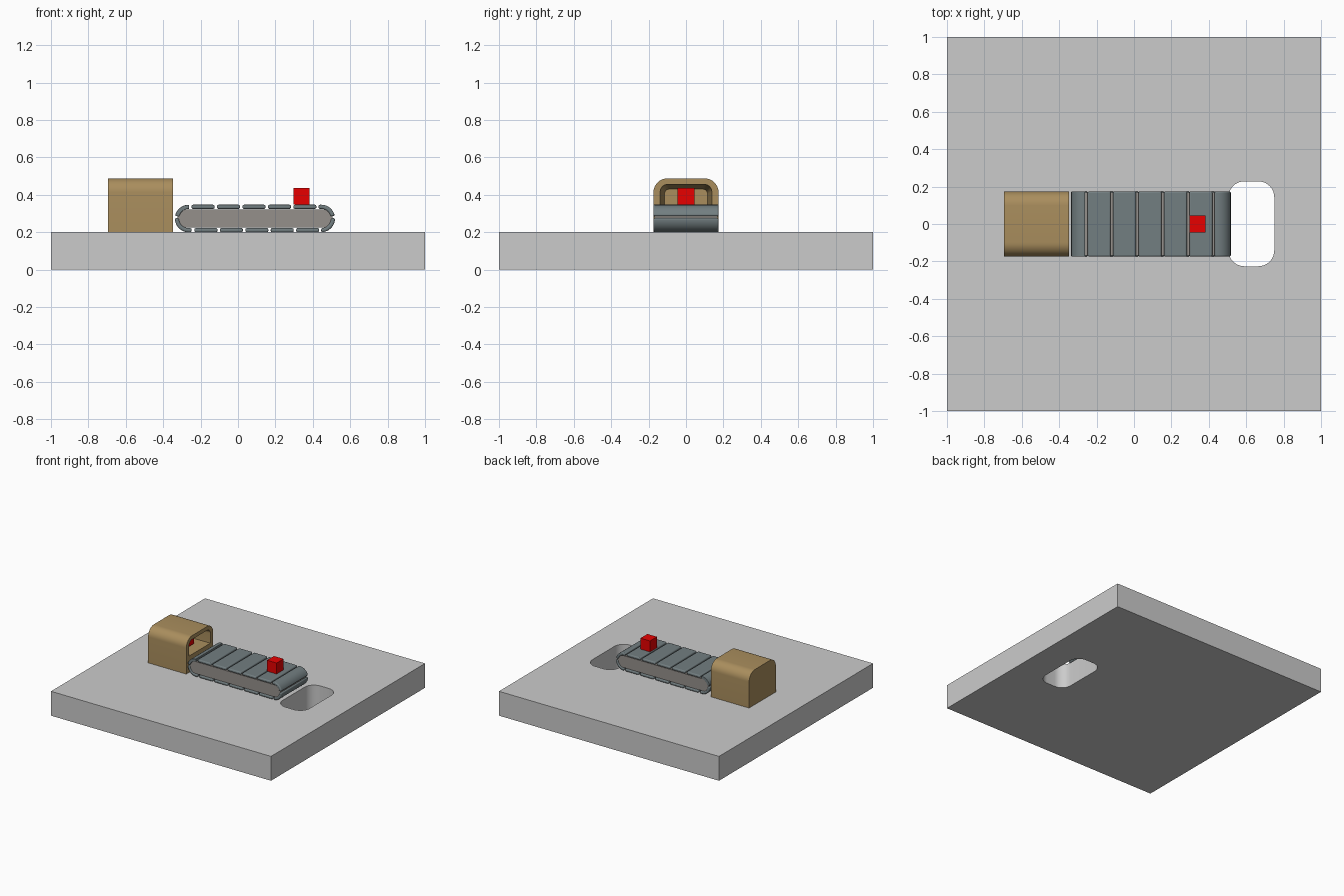
import bpy, bmesh
from math import pi, cos, sin

if "Cube" in bpy.data.objects:
    bpy.data.objects.remove(bpy.data.objects["Cube"])

def material(name, rgb):
    m = bpy.data.materials.new(name)
    m.diffuse_color = (*rgb, 1)
    m.use_nodes = True
    m.node_tree.nodes["Principled BSDF"].inputs["Base Color"].default_value = m.diffuse_color
    return m

BROWN = material("brown", (0.40, 0.27, 0.11))
SLATE = material("slate", (0.17, 0.21, 0.22))
FRAME = material("warm_grey", (0.30, 0.28, 0.26))
RED = material("red", (0.80, 0.0, 0.0))

def finish(name, bm, mat=None, smooth=True, bevel=0):
    bmesh.ops.recalc_face_normals(bm, faces=bm.faces)
    me = bpy.data.meshes.new(name)
    bm.to_mesh(me)
    bm.free()
    ob = bpy.data.objects.new(name, me)
    bpy.context.collection.objects.link(ob)
    if mat:
        me.materials.append(mat)
    if bevel:
        b = ob.modifiers.new("bevel", 'BEVEL')
        b.width, b.segments, b.angle_limit = bevel, 3, 0.7
    if smooth:
        bpy.ops.object.select_all(action='DESELECT')
        ob.select_set(True)
        bpy.context.view_layer.objects.active = ob
        bpy.ops.object.shade_smooth_by_angle(angle=0.6)
    return ob

def loft(rings):
    """Skin equal-length closed rings and cap both ends."""
    bm = bmesh.new()
    vs = [[bm.verts.new(p) for p in r] for r in rings]
    n = len(vs[0])
    for a, b in zip(vs, vs[1:]):
        for i in range(n):
            bm.faces.new((a[i], a[(i + 1) % n], b[(i + 1) % n], b[i]))
    bm.faces.new(vs[0])
    bm.faces.new(vs[-1])
    return bm

def box(name, size, loc, mat=None):
    bm = bmesh.new()
    bmesh.ops.create_cube(bm, size=1)
    for v in bm.verts:
        v.co = [c * s + l for c, s, l in zip(v.co, size, loc)]
    return finish(name, bm, mat, smooth=False)

def arc(cx, cy, r, a0, a1, n=10):
    return [(cx + r * cos(a0 + (a1 - a0) * i / n), cy + r * sin(a0 + (a1 - a0) * i / n))
            for i in range(n + 1)]

# floor slab with a rounded drop hole
slab = box("floor_slab", (2, 2, 0.2), (0, 0, 0.1))
r, outline = 0.085, []
for k, (x, y) in enumerate([(0.75, 0.228), (0.505, 0.228), (0.505, -0.226), (0.75, -0.226)]):
    sx, sy = (-1 if x > 0.6 else 1), (-1 if y > 0 else 1)
    outline += arc(x + sx * r, y + sy * r, r, k * pi / 2, (k + 1) * pi / 2)
cutter = finish("hole_cutter", loft([[(x, y, z) for x, y in outline] for z in (-0.1, 0.3)]), smooth=False)
mod = slab.modifiers.new("hole", 'BOOLEAN')
mod.object, mod.operation, mod.solver = cutter, 'DIFFERENCE', 'EXACT'
bpy.ops.object.select_all(action='DESELECT')
slab.select_set(True)
bpy.context.view_layer.objects.active = slab
bpy.ops.object.modifier_apply(modifier="hole")
bpy.data.objects.remove(cutter)
bpy.ops.object.shade_smooth_by_angle(angle=0.6)

# dispenser housing: arched hood with a tapering tunnel open to the conveyor
def arch(x, w, z0, z1, r):
    pts = [(-w, z0), (w, z0)] + arc(w - r, z1 - r, r, 0, pi / 2) + arc(r - w, z1 - r, r, pi / 2, pi)
    return [(x, y, z) for y, z in pts]

finish("dispenser_housing", loft([
    arch(-0.695, 0.174, 0.2, 0.488, 0.075),
    arch(-0.348, 0.174, 0.2, 0.488, 0.075),
    arch(-0.348, 0.138, 0.335, 0.456, 0.04),
    arch(-0.62, 0.115, 0.345, 0.43, 0.025)]), BROWN)

# conveyor core: stadium profile
XL, XR, ZC = -0.264, 0.445, 0.2735
core = arc(XR, ZC, 0.049, -pi / 2, pi / 2, 16) + arc(XL, ZC, 0.049, pi / 2, 1.5 * pi, 16)
core = [(x + (0.012 if x > 0.1 else -0.012), z) for x, z in core]
finish("conveyor_core", loft([[(x, y, z) for x, z in core] for y in (-0.168, 0.168)]), FRAME)

# conveyor slats: each swept from an outer and an inner edge line
def slat(name, outer, inner):
    pts = outer + inner[::-1]
    finish(name, loft([[(x, y, z) for x, z in pts] for y in (-0.174, 0.174)]), SLATE, bevel=0.008)

RO, RI = 0.0735, 0.0515
for i in range(5):
    for side, x, s in (("top", -0.248, 1), ("bottom", -0.233, -1)):
        x += 0.136 * i
        slat(f"{side}_slat_{i + 1}", [(x, ZC + s * RO), (x + 0.123, ZC + s * RO)],
             [(x, ZC + s * RI), (x + 0.123, ZC + s * RI)])

# curved slats wrapping both ends
for end, cx, s, x_top, x_bot in (("right", XR, 1, 0.431, 0.4449), ("left", XL, -1, -0.2615, -0.248)):
    for part, x0, a0, a1 in (("upper", x_top, pi / 2, 0.20), ("lower", x_bot, -pi / 2, 0.03)):
        lines = []
        for r in (RO, RI):
            pts = [(cx + s * (x - cx), z) for x, z in arc(cx, ZC, r, a0, a1)]
            if s * (cx - x0) > 0.002:
                pts.insert(0, (x0, pts[0][1]))
            lines.append(pts)
        slat(f"{end}_{part}_slat", *lines)

# cargo cubes, one on the belt and one still inside the housing
for name, x in (("belt_cube", 0.339), ("waiting_cube", -0.473)):
    box(name, (0.087, 0.09, 0.09), (x, 0, 0.392), RED)
